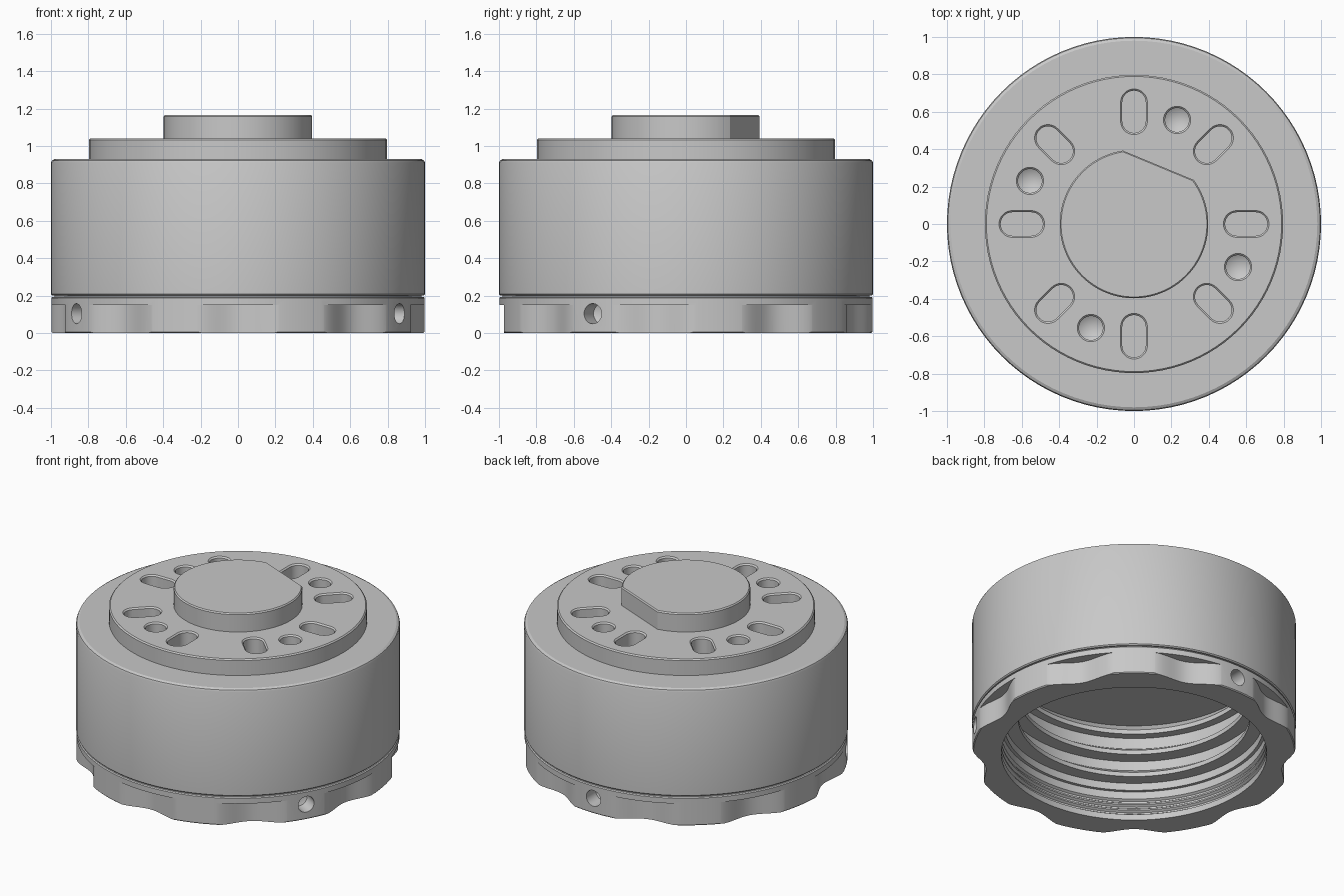
import bpy, bmesh, math
from mathutils import Matrix

cube = bpy.data.objects.get("Cube")
if cube:
    bpy.data.objects.remove(cube, do_unlink=True)

SEG = 96
TAU = 2 * math.pi

grey = bpy.data.materials.new("satin_grey")
grey.use_nodes = True
grey.diffuse_color = (0.58, 0.58, 0.58, 1)
grey.node_tree.nodes["Principled BSDF"].inputs["Base Color"].default_value = (0.58, 0.58, 0.58, 1)


def finish(name, bm):
    bmesh.ops.remove_doubles(bm, verts=bm.verts, dist=1e-5)
    bmesh.ops.recalc_face_normals(bm, faces=bm.faces)
    mesh = bpy.data.meshes.new(name)
    bm.to_mesh(mesh)
    bm.free()
    mesh.materials.append(grey)
    ob = bpy.data.objects.new(name, mesh)
    bpy.context.collection.objects.link(ob)
    return ob


def lathe(name, profile, closed=False, segments=SEG):
    """Revolve (radius, height) points around the z axis."""
    bm = bmesh.new()
    vs = [bm.verts.new((r, 0, z)) for r, z in profile]
    pairs = list(zip(vs, vs[1:])) + ([(vs[-1], vs[0])] if closed else [])
    edges = [bm.edges.new(p) for p in pairs]
    bmesh.ops.spin(bm, geom=vs + edges, cent=(0, 0, 0), axis=(0, 0, 1),
                   angle=TAU, steps=segments, use_duplicate=False)
    return finish(name, bm)


def loft(name, layers):
    """Join equal-length outlines, given as (outline, height), into a solid."""
    bm = bmesh.new()
    rings = [[bm.verts.new((x, y, z)) for x, y in outline] for outline, z in layers]
    for low, high in zip(rings, rings[1:]):
        for i in range(len(low)):
            bm.faces.new((low[i - 1], low[i], high[i], high[i - 1]))
    bm.faces.new(rings[0])
    bm.faces.new(rings[-1])
    return finish(name, bm)


def arc(cx, cy, r, a0, a1, n):
    return [(cx + r * math.cos(a0 + (a1 - a0) * i / n),
             cy + r * math.sin(a0 + (a1 - a0) * i / n)) for i in range(n + 1)]


def slot_outline(w):
    return (arc(0.65, 0, w, -math.pi / 2, math.pi / 2, 14) +
            arc(0.55, 0, w, math.pi / 2, 3 * math.pi / 2, 14))


def scallop_outline():
    """Smooth dip into the rim, closed outside it."""
    half, n = math.radians(13.5), 28
    pts = []
    for i in range(n + 1):
        t = 2 * i / n - 1
        r = 0.999 - 0.068 * math.cos(t * math.pi / 2) ** 1.7
        pts.append((r * math.cos(t * half), r * math.sin(t * half)))
    return pts + [(1.2, pts[-1][1]), (1.2, pts[0][1])]


def cut(target, cutters):
    """Subtract a list of cutters, then remove them."""
    for c in cutters:
        mod = target.modifiers.new("cut", "BOOLEAN")
        mod.operation, mod.solver, mod.object = "DIFFERENCE", "EXACT", c
    bpy.context.view_layer.update()
    mesh = bpy.data.meshes.new_from_object(
        target.evaluated_get(bpy.context.evaluated_depsgraph_get()))
    target.modifiers.clear()
    target.data = mesh
    for c in cutters:
        bpy.data.objects.remove(c, do_unlink=True)


def smooth(ob):
    bpy.ops.object.select_all(action="DESELECT")
    ob.select_set(True)
    bpy.context.view_layer.objects.active = ob
    bpy.ops.object.shade_smooth_by_angle(angle=math.radians(25))


# Housing: stepped outside, straight bore with three coarse ribs inside
ribs = []
for z, lip in ((0.57, 0.745), (0.405, 0.71), (0.25, 0.715)):
    ribs += [(0.80, z + 0.09), (lip, z + 0.03), (lip, z), (0.80, z)]
housing = lathe("housing", [(0, 0.66)] + ribs + [
    (0.80, 0.20), (0.993, 0.20), (1.0, 0.207), (1.0, 0.91), (0.995, 0.922), (0.98, 0.93),
    (0.797, 0.93), (0.797, 1.032), (0.789, 1.04), (0, 1.04)])

# Chamfered radial slots and drilled holes in the top plate
cutters = []
for i in range(8):
    slot = loft("slot_cutter", [(slot_outline(0.063), 0.86), (slot_outline(0.063), 1.031),
                                (slot_outline(0.073), 1.041), (slot_outline(0.073), 1.1)])
    slot.data.transform(Matrix.Rotation(i * TAU / 8, 4, "Z"))
    cutters.append(slot)
for i in range(4):
    hole = lathe("hole_cutter", [(0, 0.85), (0.064, 0.888), (0.064, 1.031), (0.074, 1.041),
                                 (0.074, 1.1), (0, 1.1)], segments=32)
    a = math.radians(67.5 + 90 * i)
    hole.data.transform(Matrix.Translation((0.602 * math.cos(a), 0.602 * math.sin(a), 0)))
    cutters.append(hole)
cut(housing, cutters)

# Hub with one flat side
flat = math.acos(0.34 / 0.397)
mid = math.radians(67.5)
hub_outline = arc(0, 0, 0.397, mid + flat, mid + TAU - flat, 80)
hub = loft("hub", [(hub_outline, 1.03), (hub_outline, 1.158),
                   ([(x * 0.982, y * 0.982) for x, y in hub_outline], 1.166)])

# Grip ring with a threaded bore
thread = []
for i in range(3):
    z = 0.15 - i * 0.04
    thread += [(0.82, z), (0.835, z - 0.01), (0.835, z - 0.02), (0.82, z - 0.03)]
grip_ring = lathe("grip_ring", [
    (0.82, 0.0), (0.992, 0.0), (0.998, 0.006), (0.998, 0.186),
    (0.992, 0.192), (0.982, 0.192), (0.982, 0.205), (0.82, 0.205)] + thread, closed=True)

# Finger scallops and blind set-screw holes
cutters = []
for i in range(9):
    scallop = loft("scallop_cutter", [(scallop_outline(), -0.1), (scallop_outline(), 0.15)])
    scallop.data.transform(Matrix.Rotation(math.radians(-90 + 40 * i), 4, "Z"))
    cutters.append(scallop)
for i in range(3):
    screw = lathe("screw_cutter", [(0, 0.87), (0.054, 0.895), (0.054, 1.1), (0, 1.1)], segments=32)
    screw.data.transform(Matrix.Translation((0, 0, 0.103)) @
                         Matrix.Rotation(math.radians(-30 + 120 * i), 4, "Z") @
                         Matrix.Rotation(math.pi / 2, 4, "Y"))
    cutters.append(screw)
cut(grip_ring, cutters)

for part in (housing, hub, grip_ring):
    smooth(part)
